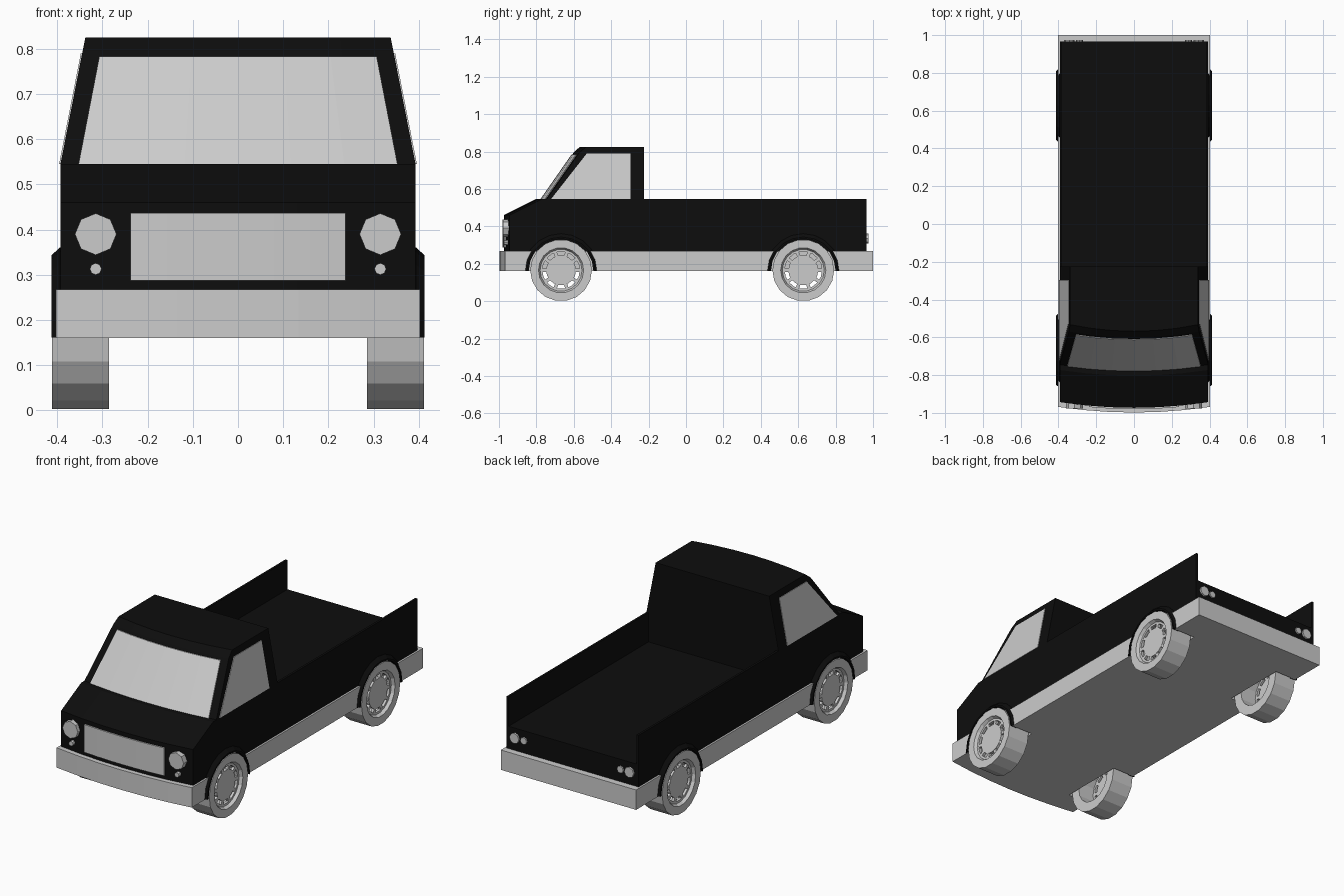
import bpy, bmesh, math

if "Cube" in bpy.data.objects:
    bpy.data.objects.remove(bpy.data.objects["Cube"])

black = bpy.data.materials.new("black_paint")
black.diffuse_color = (0.004, 0.004, 0.004, 1)
black.use_nodes = True
black.node_tree.nodes["Principled BSDF"].inputs["Base Color"].default_value = black.diffuse_color


def loft(name, sections, mat=None, closed=False):
    """Skin equal-sized point rings; cap the ends unless the loft closes on itself."""
    bm = bmesh.new()
    rings = [[bm.verts.new(p) for p in s] for s in sections]
    n = len(rings[0])
    pairs = list(zip(rings, rings[1:]))
    if closed:
        pairs.append((rings[-1], rings[0]))
    for a, b in pairs:
        for i in range(n):
            j = (i + 1) % n
            bm.faces.new((a[i], a[j], b[j], b[i]))
    if not closed:
        bm.faces.new(rings[0])
        bm.faces.new(rings[-1])
    bmesh.ops.recalc_face_normals(bm, faces=bm.faces)
    me = bpy.data.meshes.new(name)
    bm.to_mesh(me)
    bm.free()
    ob = bpy.data.objects.new(name, me)
    bpy.context.collection.objects.link(ob)
    if mat:
        me.materials.append(mat)
    return ob


def bowed(name, rows, mat=None, cols=6):
    """Rows of (y, z, half_width, bow) swept across x, with ends bowed backwards."""
    fs = [-1 + 2 * i / cols for i in range(cols + 1)]
    return loft(name, [[(f * w, y + b * f * f, z) for y, z, w, b in rows] for f in fs], mat)


def box(name, x0, x1, y0, y1, z0, z1, mat=None):
    return loft(name, [[(x, y0, z0), (x, y1, z0), (x, y1, z1), (x, y0, z1)] for x in (x0, x1)], mat)


def circle_x(x, r, cy, cz, n):
    return [(x, cy + r * math.cos(2 * math.pi * i / n), cz + r * math.sin(2 * math.pi * i / n))
            for i in range(n)]


def lamp(name, x, z, r, y0, y1, n=8):
    return loft(name, [[(x + r * math.cos(2 * math.pi * i / n), y, z + r * math.sin(2 * math.pi * i / n))
                        for i in range(n)] for y in (y0, y1)])


W, BELT, AXLE, WHEELS = 0.393, 0.545, 0.165, {"front": -0.668, "rear": 0.627}

# Body: nose and hood, cab, bed floor
nose = bowed("lower_cab", [(-0.225, 0.265, W, 0), (-0.973, 0.265, W, 0.03), (-0.973, 0.46, W, 0.03),
                           (-0.803, BELT, W, 0.03), (-0.225, BELT, W, 0)], black)
bowed("cab", [(-0.225, BELT, W, 0), (-0.775, BELT, W, 0.03), (-0.6, 0.795, 0.344, 0.03),
              (-0.568, 0.825, 0.338, 0.035), (-0.225, 0.825, 0.338, 0)], black)
bed = box("bed_floor", -W, W, -0.225, 0.965, 0.265, 0.387, black)

# Grey bumpers, sills and underside
skirt = bowed("bumper_and_sills", [(1.0, 0.16, 0.403, 0), (-0.998, 0.16, 0.403, 0.03),
                                   (-0.998, 0.267, 0.403, 0.03), (1.0, 0.267, 0.403, 0)])

# Windscreen and grille
bowed("windscreen", [(-0.765, BELT, 0.353, 0.024), (-0.779, BELT, 0.353, 0.024),
                     (-0.613, 0.783, 0.307, 0.024), (-0.6, 0.783, 0.307, 0.024)])
bowed("grille", [(-0.96, 0.287, 0.238, 0.011), (-0.98, 0.287, 0.238, 0.011),
                 (-0.98, 0.437, 0.238, 0.011), (-0.96, 0.437, 0.238, 0.011)])

cutters = []
for s, side in ((1, "right"), (-1, "left")):
    # Bed walls
    box(f"bed_wall_{side}", s * W, s * (W - 0.012), -0.225, 0.965, 0.387, BELT, black)

    # Side windows follow the inward lean of the cab
    outline = [(-0.722, BELT), (-0.53, 0.79), (-0.297, 0.79), (-0.297, BELT)]
    loft(f"side_window_{side}", [[(s * (W - (z - BELT) * 0.196 + d), y, z) for y, z in outline]
                                 for d in (-0.01, 0.003)])

    # Lamps
    lamp(f"headlight_{side}", s * 0.315, 0.39, 0.046, -0.978, -0.93)
    lamp(f"indicator_{side}", s * 0.315, 0.313, 0.013, -0.972, -0.93)
    lamp(f"tail_light_{side}", s * 0.342, 0.335, 0.028, 0.955, 0.975)
    lamp(f"reverse_light_{side}", s * 0.288, 0.335, 0.019, 0.955, 0.973)

    for end, cy in WHEELS.items():
        tag = f"{end}_{side}"
        # Wheel arch flare
        prof = [(0.173, 0.375), (0.173, 0.413), (0.182, 0.413), (0.2, 0.394), (0.2, 0.375)]
        arc = [math.pi * i / 10 for i in range(11)]
        loft(f"arch_flare_{tag}", [[(s * x, cy + r * math.cos(a), AXLE - 0.004 + r * math.sin(a))
                                    for r, x in prof] for a in arc], black)
        # Tyre with stepped rim, hollow at the back
        prof = [(0.165, 0.285), (0.165, 0.412), (0.121, 0.412), (0.112, 0.396), (0.1, 0.396),
                (0.1, 0.38), (0.112, 0.38), (0.112, 0.285)]
        loft(f"tyre_{tag}", [circle_x(s * x, r, cy, AXLE, 18) for r, x in prof], closed=True)
        # Hub and spokes
        loft(f"hub_{tag}", [circle_x(s * x, 0.08, cy, AXLE, 18) for x in (0.378, 0.396)])
        for k in range(10):
            a = 2 * math.pi * k / 10
            c, d = math.cos(a), math.sin(a)
            loft(f"spoke_{tag}_{k}", [[(s * x, cy + r * c - t * d, AXLE + r * d + t * c)
                                       for x, t in ((0.38, -0.009), (0.395, -0.009),
                                                    (0.395, 0.009), (0.38, 0.009))]
                                      for r in (0.07, 0.104)])
        # Wheel well cutter
        cut = loft(f"well_cutter_{tag}", [circle_x(s * x, 0.18, cy, AXLE, 20) for x in (0.275, 0.5)])
        cut.hide_render = True
        cut.hide_set(True)
        cutters.append((end, cut))

# Wheel wells
for ob, ends in ((nose, ("front",)), (bed, ("rear",)), (skirt, ("front", "rear"))):
    for end, cut in cutters:
        if end in ends:
            m = ob.modifiers.new("wheel_well", 'BOOLEAN')
            m.operation = 'DIFFERENCE'
            m.object = cut
            m.solver = 'EXACT'
